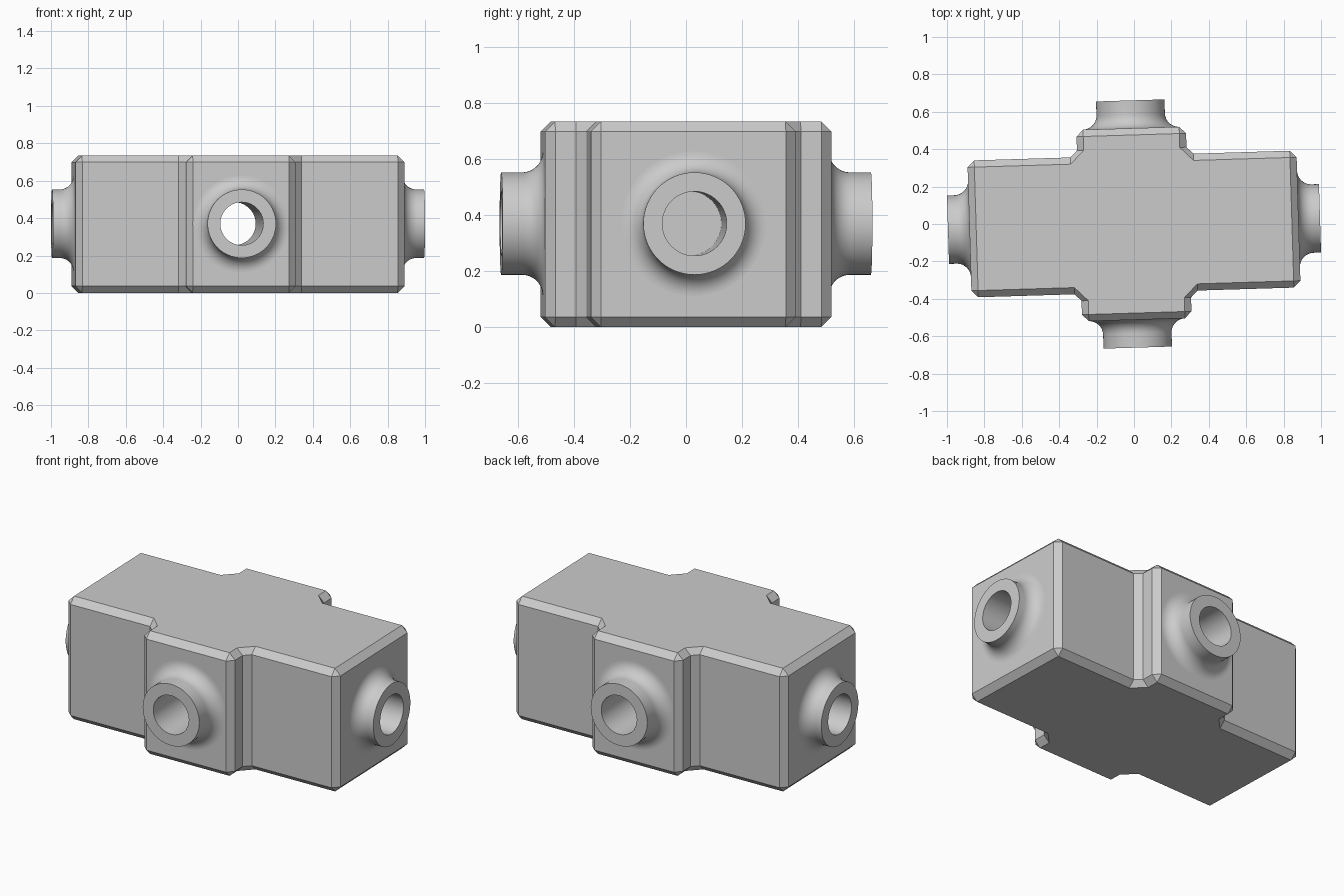
import bpy, bmesh, math
from mathutils import Vector, Matrix

if "Cube" in bpy.data.objects:
    bpy.data.objects.remove(bpy.data.objects["Cube"], do_unlink=True)

TILT = Matrix.Rotation(math.radians(1.75), 4, 'Z')
HEIGHT, CH = 0.735, 0.036          # block height, chamfer
LONG_X, LONG_Y = 0.88, 0.366       # long bar half sizes
ARM_X, ARM_Y = 0.293, 0.512        # cross arm half sizes
TIP_X, TIP_Y = 0.995, 0.661        # port ends
R_OUT, R_BORE, FILLET, SEG = 0.183, 0.115, 0.075, 64
MID = 0.37

grey = bpy.data.materials.new("plain_grey")
grey.use_nodes = True
colour = (0.6, 0.6, 0.6, 1)
grey.diffuse_color = colour
grey.node_tree.nodes["Principled BSDF"].inputs["Base Color"].default_value = colour


def finish(name, bm):
    bmesh.ops.remove_doubles(bm, verts=bm.verts, dist=0.0001)
    bmesh.ops.recalc_face_normals(bm, faces=bm.faces)
    mesh = bpy.data.meshes.new(name)
    bm.to_mesh(mesh)
    bm.free()
    mesh.materials.append(grey)
    obj = bpy.data.objects.new(name, mesh)
    bpy.context.collection.objects.link(obj)
    return obj


def smooth(obj):
    bpy.ops.object.select_all(action='DESELECT')
    obj.select_set(True)
    bpy.context.view_layer.objects.active = obj
    bpy.ops.object.shade_smooth_by_angle(angle=math.radians(30))


# Quarter outline: (wall point, matching point on the cap)
def convex(x, y):
    cap = (x - CH, y - CH)
    return [((x, y - CH), cap), ((x - CH, y), cap)]


quarter = convex(LONG_X, LONG_Y)
quarter += [((ARM_X + CH, LONG_Y), (ARM_X + CH, LONG_Y - CH)),
            ((ARM_X, LONG_Y + CH), (ARM_X - CH, LONG_Y + CH))]
quarter += convex(ARM_X, ARM_Y)
outline = []
for sx, sy in ((1, 1), (-1, 1), (-1, -1), (1, -1)):
    part = [tuple((sx * p[0], sy * p[1]) for p in pair) for pair in quarter]
    outline += part if sx * sy > 0 else part[::-1]

# Chamfered cross-shaped block
bm = bmesh.new()
rings = []
for z, kind in ((0, 1), (CH, 0), (HEIGHT - CH, 0), (HEIGHT, 1)):
    rings.append([bm.verts.new((*pair[kind], z)) for pair in outline])
n = len(outline)
for low, high in zip(rings, rings[1:]):
    for i in range(n):
        j = (i + 1) % n
        bm.faces.new((low[i], low[j], high[j], high[i]))
bm.faces.new(rings[0][::-1])
bm.faces.new(rings[-1])
block = finish("cross_block", bm)


def cutter(name, axis, centre, length):
    bm = bmesh.new()
    turn = Vector(axis).to_track_quat('Z', 'Y').to_matrix().to_4x4()
    bmesh.ops.create_cone(bm, cap_ends=True, segments=SEG, radius1=R_BORE,
                          radius2=R_BORE, depth=length,
                          matrix=Matrix.Translation(centre) @ turn)
    obj = finish(name, bm)
    obj.hide_render = True
    return obj


# Bores: open front to back, blind on the two ends
blind = 0.38
cutters = [cutter("through_bore", (0, 1, 0), (0, 0, MID), 2)]
for s in (-1, 1):
    cutters.append(cutter("blind_bore", (s, 0, 0), (s * (blind + 0.5), 0, MID), 1))
bpy.context.view_layer.objects.active = block
for c in cutters:
    mod = block.modifiers.new("bore", 'BOOLEAN')
    mod.operation, mod.solver, mod.object = 'DIFFERENCE', 'EXACT', c
    bpy.ops.object.modifier_apply(modifier=mod.name)
    bpy.data.objects.remove(c, do_unlink=True)
block.matrix_world = TILT
smooth(block)


# Hollow ports with a flared root
def port(name, axis, face, tip):
    profile = []
    for i in range(13):
        a = math.pi / 2 * i / 12
        profile.append((R_OUT + FILLET * (1 - math.sin(a)), FILLET * (1 - math.cos(a))))
    profile += [(R_OUT, tip - face), (R_BORE, tip - face), (R_BORE, 0)]
    bm = bmesh.new()
    verts = [bm.verts.new((r, 0, h)) for r, h in profile]
    edges = [bm.edges.new(pair) for pair in zip(verts, verts[1:])]
    bmesh.ops.spin(bm, geom=verts + edges, cent=(0, 0, 0), axis=(0, 0, 1),
                   angle=2 * math.pi, steps=SEG)
    obj = finish(name, bm)
    # Open shell: make sure the rim faces outward
    rim = max(obj.data.polygons, key=lambda p: p.center.z)
    if rim.normal.z < 0:
        obj.data.flip_normals()
    d = Vector(axis)
    turn = d.to_track_quat('Z', 'Y').to_matrix().to_4x4()
    obj.matrix_world = TILT @ Matrix.Translation(d * face + Vector((0, 0, MID))) @ turn
    smooth(obj)


port("left_port", (1, 0, 0), LONG_X, TIP_X)
port("right_port", (-1, 0, 0), LONG_X, TIP_X)
port("front_port", (0, -1, 0), ARM_Y, TIP_Y)
port("back_port", (0, 1, 0), ARM_Y, TIP_Y)
